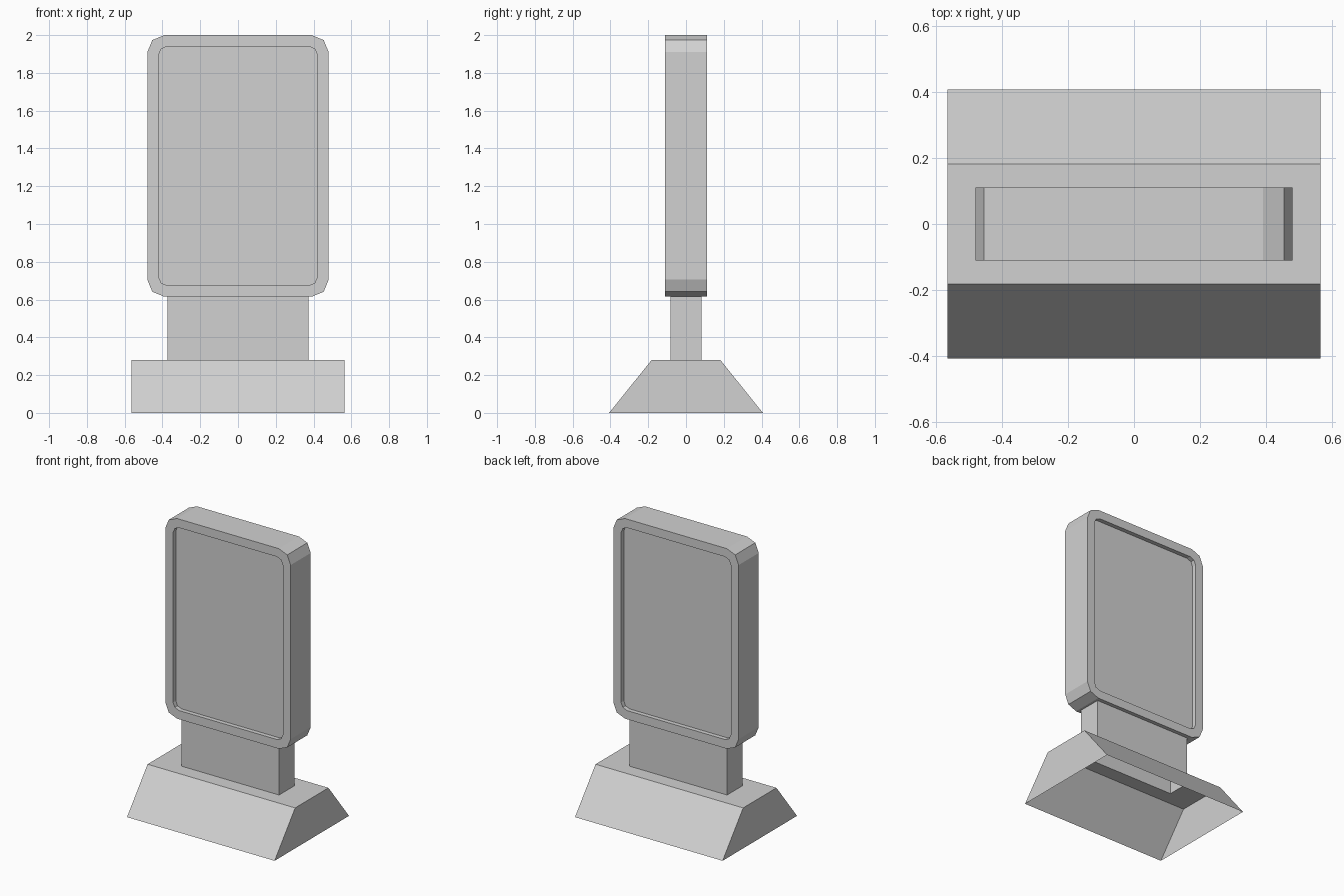
import bpy
import bmesh
from math import cos, sin, pi

cube = bpy.data.objects.get("Cube")
if cube:
    bpy.data.objects.remove(cube, do_unlink=True)

GREY = (0.64, 0.64, 0.64, 1.0)
grey = bpy.data.materials.new("light grey")
grey.use_nodes = True
grey.diffuse_color = GREY
grey.node_tree.nodes["Principled BSDF"].inputs["Base Color"].default_value = GREY


def loft(name, rings, capped=False):
    """Skin a list of matching rings, with optional end caps."""
    bm = bmesh.new()
    loops = [[bm.verts.new(p) for p in ring] for ring in rings]
    n = len(loops[0])
    for a, b in zip(loops, loops[1:]):
        for i in range(n):
            j = (i + 1) % n
            bm.faces.new((a[i], a[j], b[j], b[i]))
    if capped:
        bm.faces.new(loops[0][::-1])
        bm.faces.new(loops[-1])
        bmesh.ops.recalc_face_normals(bm, faces=bm.faces)
    mesh = bpy.data.meshes.new(name)
    bm.to_mesh(mesh)
    bm.free()
    mesh.materials.append(grey)
    obj = bpy.data.objects.new(name, mesh)
    bpy.context.collection.objects.link(obj)
    return obj


def rect(hx, hy, z):
    return [(-hx, -hy, z), (hx, -hy, z), (hx, hy, z), (-hx, hy, z)]


def rounded(hx, hz, r, y, cz=1.3075, segments=2):
    """Upright rectangle with faceted corners."""
    points = []
    for k, (sx, sz) in enumerate([(1, 1), (-1, 1), (-1, -1), (1, -1)]):
        for s in range(segments + 1):
            a = (k + s / segments) * pi / 2
            points.append((sx * (hx - r) + r * cos(a), y,
                           cz + sz * (hz - r) + r * sin(a)))
    return points


# Hollow sloped base, open below and around the post
POST_X, POST_Y, BASE_TOP = 0.373, 0.083, 0.28
loft("base", [rect(0.565, 0.407, 0), rect(0.565, 0.182, BASE_TOP),
              rect(POST_X, POST_Y, BASE_TOP)])

# Hollow post
loft("post", [rect(POST_X, POST_Y, BASE_TOP), rect(POST_X, POST_Y, 0.615)])

# Display panel with a shallow recess on both sides
HX, HZ, DEPTH, RIM, RECESS = 0.48, 0.6925, 0.11, 0.06, 0.03
outer = (HX, HZ, 0.09)
inner = (HX - RIM, HZ - RIM, 0.045)
loft("display_panel", [rounded(*inner, -DEPTH + RECESS),
                       rounded(*inner, -DEPTH),
                       rounded(*outer, -DEPTH),
                       rounded(*outer, DEPTH),
                       rounded(*inner, DEPTH),
                       rounded(*inner, DEPTH - RECESS)], capped=True)
